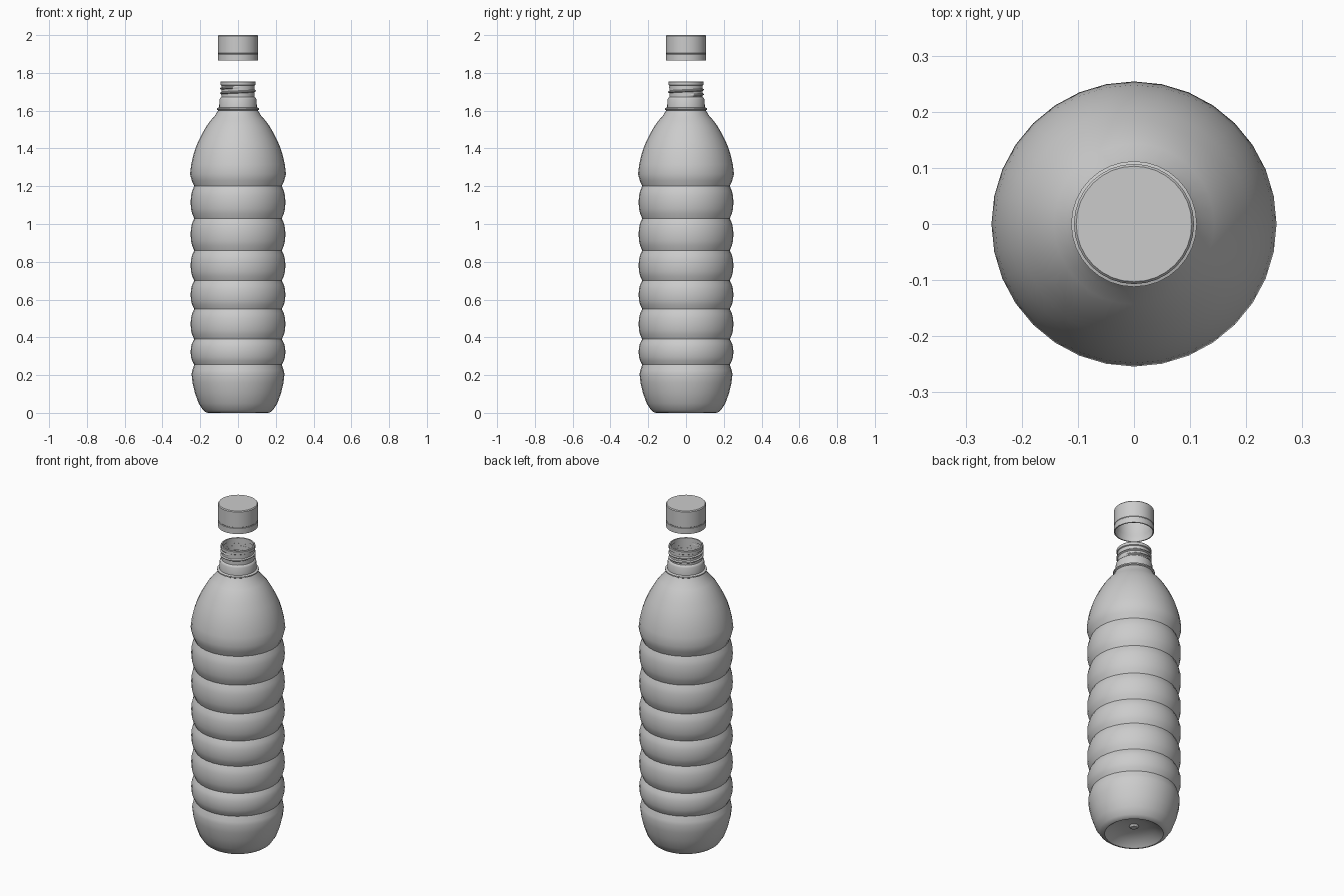
import bpy, bmesh
from math import sin, cos, pi, radians

SIDES = 32


def finish(bm, name, angle):
    bmesh.ops.remove_doubles(bm, verts=bm.verts, dist=1e-5)
    bmesh.ops.recalc_face_normals(bm, faces=bm.faces)
    mesh = bpy.data.meshes.new(name)
    bm.to_mesh(mesh)
    bm.free()
    ob = bpy.data.objects.new(name, mesh)
    bpy.context.collection.objects.link(ob)
    bpy.ops.object.select_all(action='DESELECT')
    ob.select_set(True)
    bpy.context.view_layer.objects.active = ob
    bpy.ops.object.shade_smooth_by_angle(angle=radians(angle))
    return ob


def lathe(name, profile, angle=30):
    """Revolve a list of (radius, height) points around z."""
    bm = bmesh.new()
    verts = [bm.verts.new((r, 0, z)) for r, z in profile]
    edges = [bm.edges.new(pair) for pair in zip(verts, verts[1:])]
    bmesh.ops.spin(bm, geom=verts + edges, cent=(0, 0, 0), axis=(0, 0, 1),
                   angle=2 * pi, steps=SIDES, use_merge=True)
    return finish(bm, name, angle)


# Bottle: concave base with a centre dimple, then the lower wall
profile = [(0, 0.035), (0.018, 0.036), (0.026, 0.046), (0.07, 0.042),
           (0.115, 0.028), (0.148, 0.008), (0.158, 0.0), (0.17, 0.003),
           (0.184, 0.014), (0.208, 0.05), (0.228, 0.105), (0.241, 0.16),
           (0.246, 0.205), (0.242, 0.225)]
# Ribs between the grooves
grooves = [0.255, 0.39, 0.55, 0.70, 0.86, 1.03, 1.20]
for lo, hi in zip(grooves, grooves[1:]):
    h = hi - lo
    profile.append((0.232, lo))
    profile += [(r, lo + h * t) for t, r in
                [(0.15, 0.243), (0.3, 0.249), (0.5, 0.251), (0.7, 0.249), (0.85, 0.243)]]
# Shoulder
profile += [(0.232, 1.20), (0.245, 1.23), (0.254, 1.265), (0.248, 1.315),
            (0.238, 1.36), (0.224, 1.405), (0.206, 1.447), (0.185, 1.487),
            (0.165, 1.521), (0.143, 1.55), (0.121, 1.575), (0.105, 1.602)]
# Support ring, collar, neck and lip
profile += [(0.112, 1.606), (0.112, 1.613), (0.100, 1.617), (0.098, 1.66),
            (0.094, 1.668), (0.088, 1.672), (0.088, 1.733), (0.093, 1.736),
            (0.093, 1.752), (0.090, 1.755), (0.083, 1.755), (0.083, 1.735)]
lathe("bottle", profile)

# Neck thread: a ridge spiralling round the neck, tapering at both ends
bm = bmesh.new()
previous = None
steps = int(SIDES * 1.8)
for i in range(steps + 1):
    a = 2 * pi * i / SIDES
    z = 1.680 + 0.025 * i / SIDES
    k = min(1, i / 4, (steps - i) / 4)
    row = [bm.verts.new((r * cos(a), r * sin(a), z + dz)) for r, dz in
           [(0.0875, -0.007), (0.0875 + 0.0075 * k, -0.002),
            (0.0875 + 0.0075 * k, 0.002), (0.0875, 0.007)]]
    if previous:
        for j in range(3):
            bm.faces.new((previous[j], row[j], row[j + 1], previous[j + 1]))
    previous = row
finish(bm, "neck_thread", 40)

# Cap: hollow shell with a tamper band line
lathe("cap", [(0, 2.0), (0.103, 2.0), (0.107, 1.995), (0.107, 1.904),
              (0.105, 1.902), (0.105, 1.900), (0.107, 1.898), (0.107, 1.865),
              (0.101, 1.865), (0.101, 1.898), (0.098, 1.904), (0.098, 1.985),
              (0, 1.985)])
